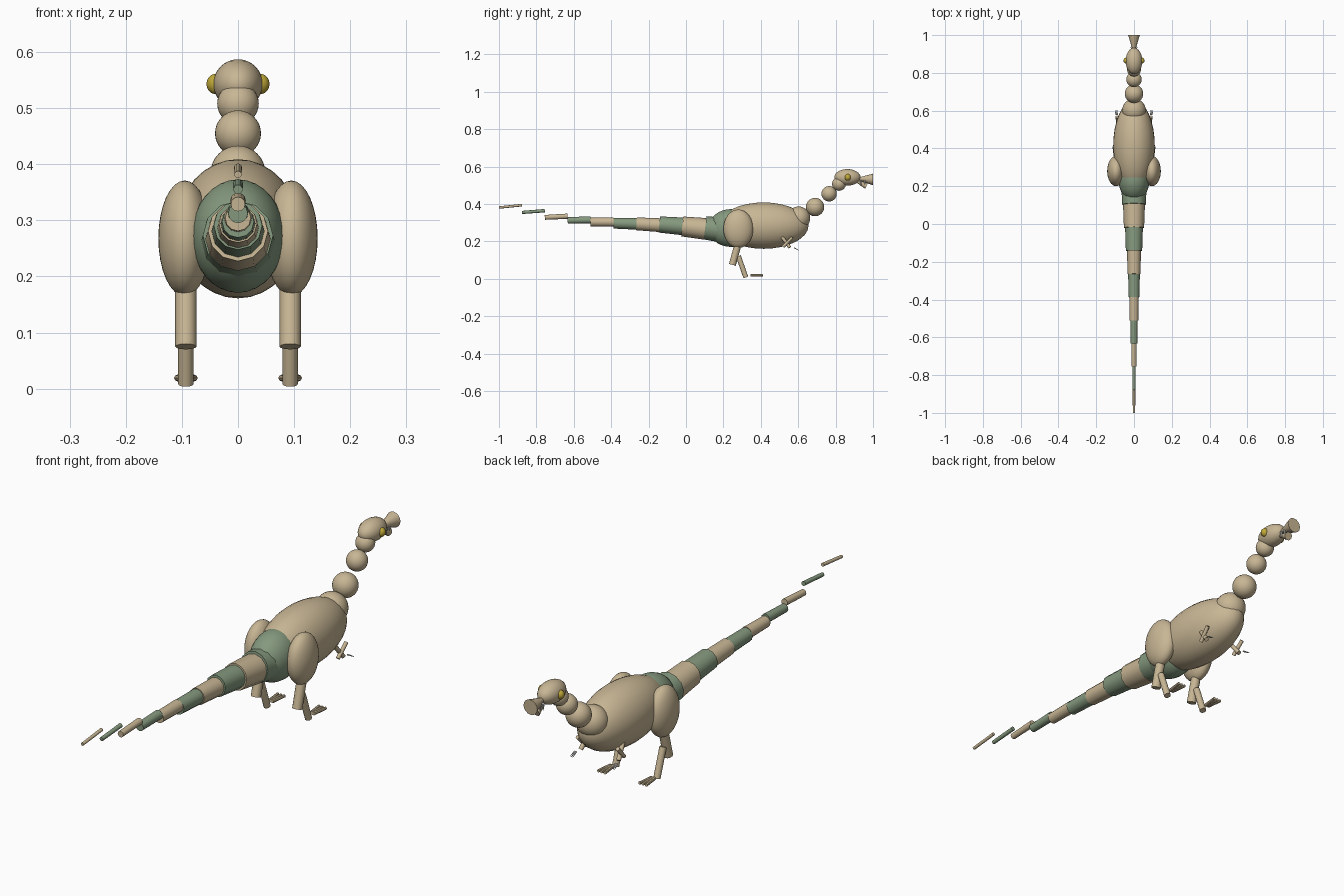
import bpy, math
from mathutils import Vector


def material(name, rgb):
    m = bpy.data.materials.new(name)
    m.diffuse_color = (*rgb, 1)
    return m


TAN = material("tan_skin", (0.58, 0.47, 0.30))
GREEN = material("moss_green", (0.235, 0.32, 0.21))
YELLOW = material("eye_yellow", (0.52, 0.39, 0.04))
PALE = material("pale_claw", (0.68, 0.68, 0.66))


def finish(name, mat):
    ob = bpy.context.object
    ob.name = name
    ob.data.materials.append(mat)
    bpy.ops.object.shade_smooth_by_angle(angle=math.radians(40))
    return ob


def ball(name, loc, radii, mat=TAN):
    bpy.ops.mesh.primitive_uv_sphere_add(segments=32, ring_count=16, location=loc)
    bpy.context.object.scale = radii
    bpy.ops.object.transform_apply(location=False, rotation=False, scale=True)
    return finish(name, mat)


def rod(name, a, b, r1, r2, mat=TAN, sides=12):
    a, b = Vector(a), Vector(b)
    bpy.ops.mesh.primitive_cone_add(vertices=sides, radius1=r1, radius2=r2,
                                    depth=(b - a).length, location=(a + b) / 2)
    bpy.context.object.rotation_euler = (b - a).to_track_quat('Z', 'Y').to_euler()
    return finish(name, mat)


# Torso and hips
ball("body", (0, 0.415, 0.285), (0.11, 0.24, 0.124))
ball("hips", (0, 0.24, 0.272), (0.083, 0.12, 0.101), GREEN)

# Tail: banded tapering segments with a gentle upward sweep
heights = [0.265, 0.274, 0.286, 0.291, 0.296, 0.304, 0.314, 0.332, 0.360, 0.388]
radii = [0.068, 0.058, 0.047, 0.037, 0.031, 0.025, 0.019, 0.014, 0.009, 0.007]
for i, (z, r) in enumerate(zip(heights, radii)):
    y = 0.225 - 0.1225 * i
    dz = 0.008 - 0.0016 * i
    rod(f"tail_segment_{i + 1}", (0, y, z - dz), (0, y - 0.1225, z + dz),
        r, r * 0.92, TAN if i % 2 else GREEN)

# Neck
for i, (y, z, r) in enumerate([(0.602, 0.325, 0.062), (0.69, 0.384, 0.049),
                               (0.765, 0.455, 0.041), (0.818, 0.508, 0.037)]):
    ball(f"neck_{i + 1}", (0, y, z), (r, r, r))

# Head and beak
ball("head", (0, 0.863, 0.543), (0.044, 0.07, 0.044))
rod("upper_beak", (0, 0.915, 0.535), (0, 1.0, 0.532), 0.005, 0.031, TAN, 16)
rod("lower_jaw", (0, 0.912, 0.522), (0, 0.965, 0.497), 0.006, 0.017, TAN, 16)

for side, s in (("right", 1), ("left", -1)):
    # Eye and teeth
    ball(f"{side}_eye", (s * 0.04, 0.865, 0.543), (0.016, 0.016, 0.018), YELLOW)
    for j in range(2):
        y = 0.935 + 0.02 * j
        rod(f"{side}_tooth_{j + 1}", (s * 0.012, y, 0.525), (s * 0.012, y, 0.497),
            0.006, 0.001, PALE, 8)

    # Leg
    x = s * 0.093
    ball(f"{side}_thigh", (s * 0.095, 0.28, 0.268), (0.047, 0.08, 0.103))
    rod(f"{side}_shin", (x, 0.282, 0.20), (x, 0.248, 0.075), 0.019, 0.019)
    rod(f"{side}_ankle", (x, 0.28, 0.122), (x, 0.32, 0.008), 0.0135, 0.0135)
    for j in (-1, 0, 1):
        rod(f"{side}_toe_{j + 2}", (x + j * 0.006, 0.345, 0.019),
            (x + j * 0.015, 0.41, 0.019), 0.007, 0.006, TAN, 8)

    # Arm and claws
    rod(f"{side}_upper_arm", (s * 0.075, 0.512, 0.225), (s * 0.085, 0.555, 0.168), 0.009, 0.009)
    rod(f"{side}_forearm", (s * 0.085, 0.52, 0.172), (s * 0.09, 0.568, 0.222), 0.008, 0.008)
    for j in (-1, 0, 1):
        rod(f"{side}_claw_{j + 2}", (s * 0.092 + j * 0.004, 0.578, 0.167),
            (s * 0.094 + j * 0.006, 0.602, 0.153), 0.003, 0.001, PALE, 6)
